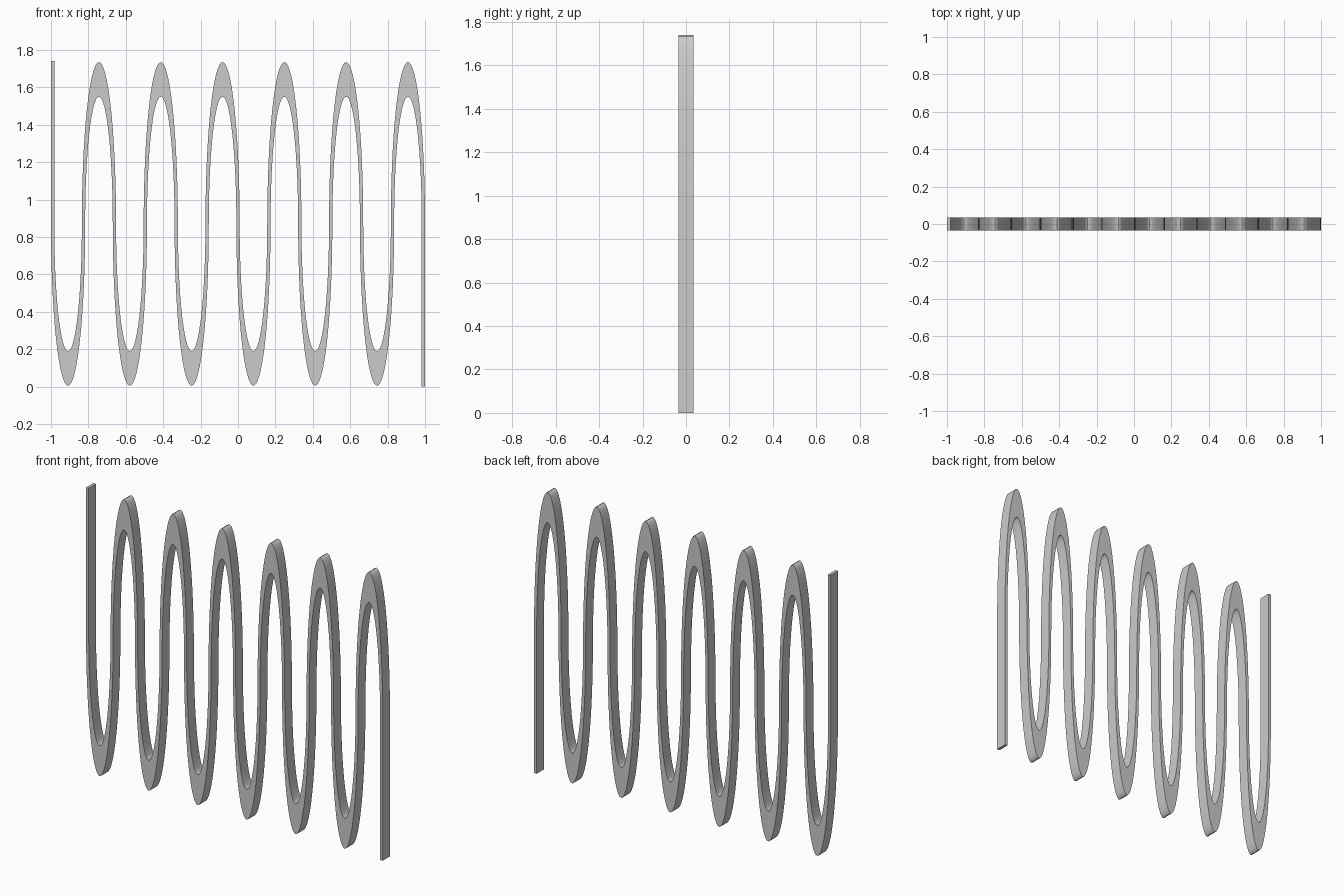
import bpy, bmesh, math

if "Cube" in bpy.data.objects:
    bpy.data.objects.remove(bpy.data.objects["Cube"])

BENDS = 12                   # alternating lower and upper bends
PITCH = 0.1652               # spacing of the upright runs
WIDTH = 0.0176               # thickness of the band seen from the front
DEPTH = 0.07                 # thickness front to back
HEIGHT, MID = 1.74, 0.87
SEGS = 32                    # steps per bend
R_OUT, R_IN = (PITCH + WIDTH) / 2, (PITCH - WIDTH) / 2
H_OUT, H_IN = 0.865, 0.68    # tall stretch of the bends

# pairs of edge points (left-hand side, right-hand side) along the band
x0 = -BENDS * PITCH / 2
pairs = [((x0 - WIDTH / 2, HEIGHT), (x0 + WIDTH / 2, HEIGHT))]
for b in range(BENDS):
    cx = x0 + (b + 0.5) * PITCH
    s = -1 if b % 2 == 0 else 1
    for i in range(0 if b == 0 else 1, SEGS + 1):
        a = math.pi * (1 - i / SEGS)
        c, n = math.cos(a), math.sin(a)
        outer = (cx + R_OUT * c, MID + s * H_OUT * n)
        inner = (cx + R_IN * c, MID + s * H_IN * n)
        pairs.append((outer, inner) if s < 0 else (inner, outer))
x1 = -x0
pairs.append(((x1 - WIDTH / 2, 0), (x1 + WIDTH / 2, 0)))

# sweep the rectangular section along the band
bm = bmesh.new()
rings = [[bm.verts.new((p[0], y, p[1]))
          for p, y in ((l, -DEPTH / 2), (r, -DEPTH / 2), (r, DEPTH / 2), (l, DEPTH / 2))]
         for l, r in pairs]
for A, B in zip(rings, rings[1:]):
    for k in range(4):
        j = (k + 1) % 4
        bm.faces.new((A[k], A[j], B[j], B[k]))
bm.faces.new(rings[0])
bm.faces.new(rings[-1])
bmesh.ops.recalc_face_normals(bm, faces=bm.faces)
mesh = bpy.data.meshes.new("serpentine_coil")
bm.to_mesh(mesh)
bm.free()
coil = bpy.data.objects.new("serpentine_coil", mesh)
bpy.context.collection.objects.link(coil)

# smooth bends, crisp edges
bpy.context.view_layer.objects.active = coil
coil.select_set(True)
bpy.ops.object.shade_smooth_by_angle(angle=math.radians(35))
